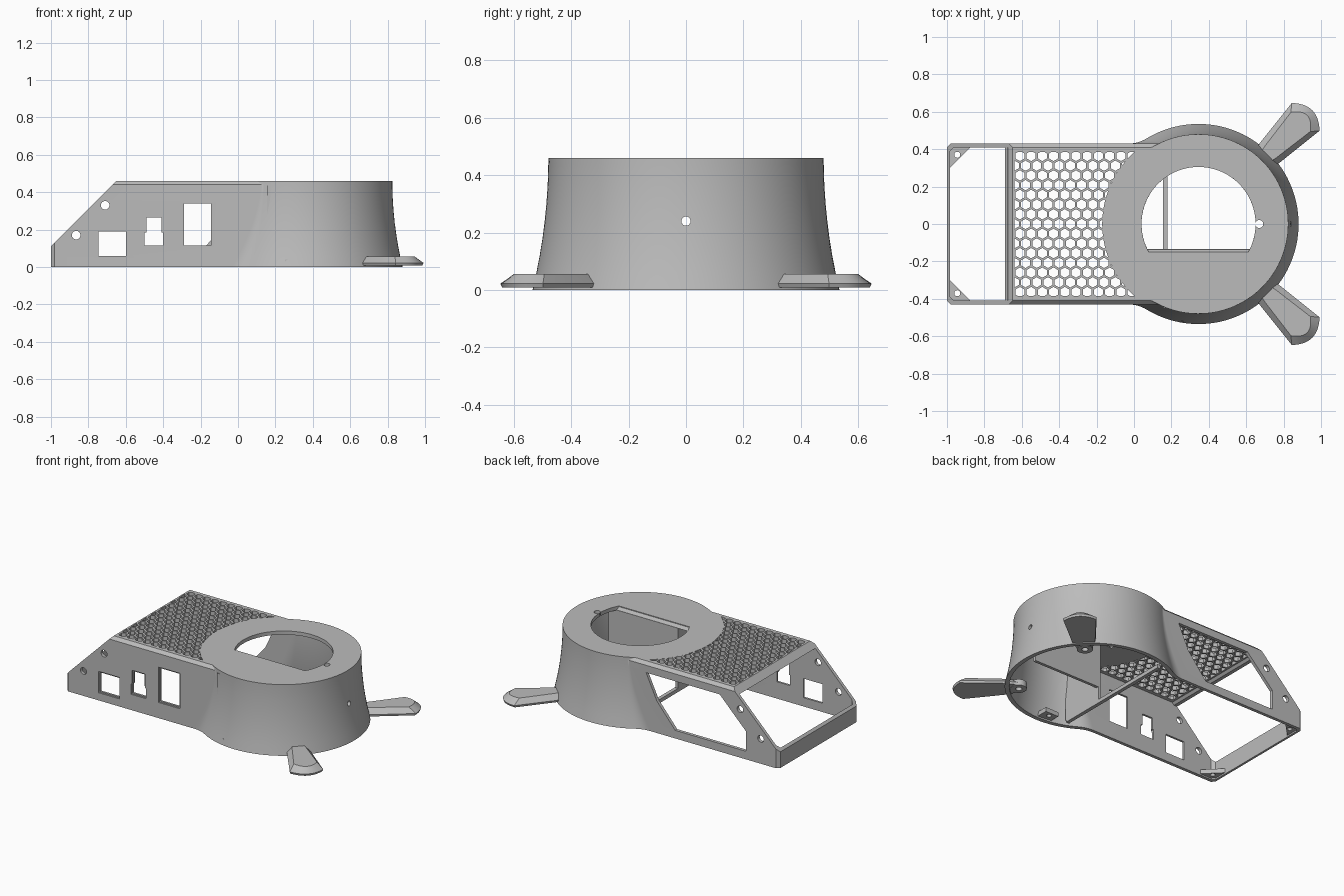
import bpy, bmesh
from math import sin, cos, pi, atan2, sqrt, radians
from mathutils import Vector

if "Cube" in bpy.data.objects:
    bpy.data.objects.remove(bpy.data.objects["Cube"])

GREY = 0.5
mat = bpy.data.materials.new("matte grey")
mat.use_nodes = True
mat.diffuse_color = (GREY, GREY, GREY, 1)
mat.node_tree.nodes["Principled BSDF"].inputs["Base Color"].default_value = (GREY, GREY, GREY, 1)

CX, WALL, TOP = 0.345, 0.022, 0.46


# ---------- helpers ----------
def make(name, solids):
    """Each solid is a list of rings that are joined and capped."""
    bm = bmesh.new()
    for rings in solids:
        vs = [[bm.verts.new(p) for p in ring] for ring in rings]
        n = len(vs[0])
        for a, b in zip(vs, vs[1:]):
            for i in range(n):
                bm.faces.new((a[i], a[(i + 1) % n], b[(i + 1) % n], b[i]))
        bm.faces.new(vs[0][::-1])
        bm.faces.new(vs[-1])
    bmesh.ops.recalc_face_normals(bm, faces=bm.faces)
    me = bpy.data.meshes.new(name)
    bm.to_mesh(me)
    bm.free()
    me.materials.append(mat)
    ob = bpy.data.objects.new(name, me)
    bpy.context.collection.objects.link(ob)
    return ob


def prism(pts, lo, hi, axis="z"):
    put = {"z": lambda p, h: (p[0], p[1], h),
           "y": lambda p, h: (p[0], h, p[1]),
           "x": lambda p, h: (h, p[0], p[1])}[axis]
    return [[put(p, h) for p in pts] for h in (lo, hi)]


def circle(x, y, r, n=24, start=0.0):
    return [(x + r * cos(start + 2 * pi * i / n), y + r * sin(start + 2 * pi * i / n)) for i in range(n)]


def rect(x0, x1, y0, y1):
    return [(x0, y0), (x1, y0), (x1, y1), (x0, y1)]


def boolean(ob, cutter, op="DIFFERENCE"):
    cutter.hide_render = True
    m = ob.modifiers.new("cut", "BOOLEAN")
    m.operation, m.object, m.solver = op, cutter, "EXACT"
    bpy.context.view_layer.objects.active = ob
    bpy.ops.object.modifier_apply(modifier=m.name)
    bpy.data.objects.remove(cutter)


def smooth(ob):
    bpy.ops.object.select_all(action="DESELECT")
    ob.select_set(True)
    bpy.context.view_layer.objects.active = ob
    bpy.ops.object.shade_smooth_by_angle(angle=radians(25))


def radius(z):
    return 0.48 + 0.055 * (1 - max(z, 0) / TOP) ** 2


def footprint(z, r, w, blend, x0):
    """Rectangle flowing through a fillet into the round drum."""
    dx = sqrt((r + blend) ** 2 - (w + blend) ** 2)
    half = [(x0, w - 0.02), (x0 + 0.02, w)]
    a1 = atan2(-(w + blend), dx)
    for i in range(9):
        a = -pi / 2 + (a1 + pi / 2) * i / 8
        half.append((CX - dx + blend * cos(a), w + blend + blend * sin(a)))
    a2 = atan2(w + blend, -dx)
    half += [(CX + r * cos(a2 * (1 - i / 40)), r * sin(a2 * (1 - i / 40))) for i in range(1, 41)]
    half[-1] = (CX + r, 0)
    full = half + [(x, -y) for x, y in half[-2::-1]]
    return [(x, y, z) for x, y in full]


def fillet(z):
    return 0.02 + 0.17 * (1 - max(z, 0) / TOP)


# ---------- hollow body ----------
levels = [0, 0.06, 0.12, 0.18, 0.24, 0.3, 0.36, 0.4, 0.44]
outer = [footprint(z, radius(z), 0.43, fillet(z), -1) for z in levels]
outer.append(footprint(TOP, 0.48, 0.41, 0.02, -1))
body = make("body_shell", [outer])
inner = [footprint(z, radius(z) - WALL, 0.43 - WALL, fillet(z) + WALL, -0.985)
         for z in [-0.05] + levels[1:-1] + [0.435]]
boolean(body, make("cavity", [inner]))

# sloping open end
boolean(body, make("slope_cutter", [prism([(-1.2, -0.09), (-0.5, 0.61), (-1.2, 0.61)], -0.6, 0.6, "y")]))

# round opening with a flat, softened front edge
def opening(z, chord):
    a = atan2(chord, sqrt(0.305 ** 2 - chord ** 2))
    return [(CX + 0.305 * cos(a + (pi - 2 * a) * i / 64), 0.305 * sin(a + (pi - 2 * a) * i / 64), z)
            for i in range(65)]

boolean(body, make("opening_cutter", [[opening(0.3, -0.135), opening(0.435, -0.135),
                                       opening(0.455, -0.15), opening(0.6, -0.15)]]))
boolean(body, make("notch_cutter", [prism(circle(0.67, 0, 0.021), 0.4, 0.5)]))
boolean(body, make("cable_hole_cutter", [prism(circle(0, 0.24, 0.016), 0.7, 1.0, "x")]))

# port windows with stepped frames, and screw holes in both side walls
ports = [rect(-0.745, -0.6, 0.06, 0.19), rect(-0.29, -0.145, 0.115, 0.34),
         [(-0.5, 0.115), (-0.4, 0.115), (-0.4, 0.185), (-0.41, 0.185),
          (-0.41, 0.265), (-0.49, 0.265), (-0.49, 0.185), (-0.5, 0.185)]]
for p in ports:
    boolean(body, make("port_cutter", [prism(p, -0.5, -0.35, "y")]))
    mx = (min(q[0] for q in p) + max(q[0] for q in p)) / 2
    mz = (min(q[1] for q in p) + max(q[1] for q in p)) / 2
    frame = [(x + (0.008 if x > mx else -0.008), z + (0.008 if z > mz else -0.008)) for x, z in p]
    boolean(body, make("frame_cutter", [prism(frame, -0.5, -0.422, "y")]))
boolean(body, make("screw_cutter", [prism(circle(x, z, 0.023), -0.6, 0.6, "y")
                                    for x, z in ((-0.71, 0.33), (-0.865, 0.17))]))

# large back window
boolean(body, make("back_window_cutter", [prism(
    [(-0.755, 0.055), (-0.22, 0.055), (-0.08, 0.22), (0, 0.39), (-0.555, 0.39), (-0.755, 0.19)],
    0.35, 0.5, "y")]))

# honeycomb grille, clipped by the grille area
pitch = 0.06
row = pitch * sqrt(3) / 2
cells = [prism(circle(-0.64 + pitch * (i + 0.5 * (j % 2)), row * j, 0.0275, 6, pi / 6), 0.3, 0.6)
         for i in range(13) for j in range(-8, 9)]
grille = make("grille_cutter", cells)
edge = pi - 0.845
area = [(-0.64, 0.385), (-0.64, -0.385)]
area += [(CX + 0.515 * cos(a), 0.515 * sin(a))
         for a in [-edge + (2 * edge - 2 * pi) * i / 32 for i in range(33)]]
boolean(grille, make("grille_area", [prism(area, 0.35, 0.55)]), "INTERSECT")
boolean(body, grille)
smooth(body)

# ---------- inner structure ----------
make("slope_beam", [prism([(-0.652, 0.458), (-0.69, 0.42), (-0.665, 0.42), (-0.64, 0.445)], -0.41, 0.41, "y")])
make("floor_bar", [prism(rect(0.155, 0.18, -0.44, 0.44), 0, 0.025)])
make("pocket_wall", [prism(rect(0.155, 0.68, -0.155, -0.135), 0.12, 0.436)])
make("pocket_side", [prism(rect(0.155, 0.175, -0.45, -0.135), 0.02, 0.436)])

for s, side in ((1, "left"), (-1, "right")):
    # corner screw tab
    tab = make("corner_tab_" + side, [prism([(-0.99, s * 0.415), (-0.87, s * 0.415), (-0.99, s * 0.295)], 0.01, 0.04)])
    boolean(tab, make("tab_cutter", [prism(circle(-0.945, s * 0.37, 0.016), -0.1, 0.1)]))

# front screw tab inside the drum
front_tab = make("front_tab", [prism(rect(0.25, 0.35, -0.52, -0.43), 0.01, 0.04)])
boolean(front_tab, make("tab_cutter", [prism(circle(0.3, -0.46, 0.016), -0.1, 0.1)]))


# ---------- splayed feet ----------
def foot_ring(s, z, inset):
    pts = [(0.45, -0.05 + inset), (0.54, -0.075 + inset)]
    half = 0.105 - inset
    for i in range(13):
        t = -1 + i / 6
        pts.append((0.81 - 1.2 * inset + 0.05 * (1 - t * t), half * t))
    pts += [(0.54, 0.075 - inset), (0.45, 0.05 - inset)]
    c = sqrt(0.5)
    return [(CX + (u - v) * c, s * (u + v) * c, z) for u, v in pts]

for s, side in ((1, "left"), (-1, "right")):
    foot = make("foot_" + side, [[foot_ring(s, 0.008, 0.004), foot_ring(s, 0.022, 0), foot_ring(s, 0.056, 0.032)]])
    h = 0.45 * sqrt(0.5)
    pad = make("foot_pad_" + side, [prism(circle(CX + h, s * h, 0.05), 0.004, 0.045)])
    for ob in (foot, pad):
        boolean(ob, make("foot_cutter", [prism(circle(CX + h, s * h, 0.02), -0.1, 0.2)]))
        smooth(ob)
